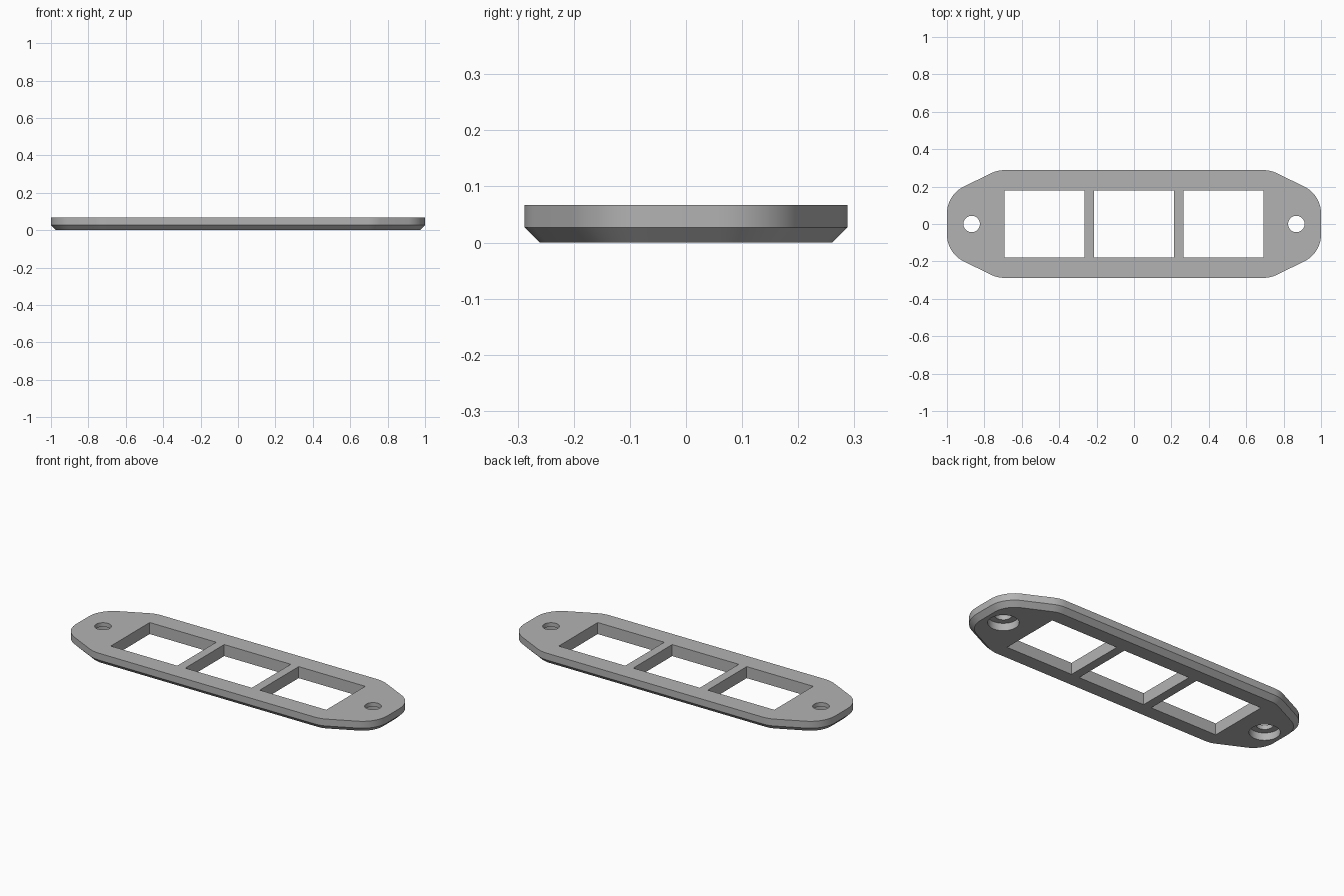
import bpy, bmesh
from math import sin, cos, tan, pi, atan2, radians
from mathutils import Vector

if "Cube" in bpy.data.objects:
    bpy.data.objects.remove(bpy.data.objects["Cube"])

TOP, CHAMFER, SEAT = 0.067, 0.027, 0.043
SHOULDER, HALF_WIDTH, TIP = 0.73, 0.288, 0.156
FILLET = 0.16


def rounded_outline(inset, steps=10):
    """Long plate outline with tapered ends and filleted corners."""
    quarter = [Vector((1, TIP)), Vector((SHOULDER, HALF_WIDTH))]
    corners = quarter + [Vector((-p.x, p.y)) for p in reversed(quarter)]
    corners += [-p for p in corners]
    points = []
    for i, p in enumerate(corners):
        d0 = (p - corners[i - 1]).normalized()
        d1 = (corners[(i + 1) % len(corners)] - p).normalized()
        turn = d0.angle(d1)
        normal = Vector((-d0.y, d0.x))
        centre = p - d0 * FILLET * tan(turn / 2) + normal * FILLET
        start = atan2(-normal.y, -normal.x)
        for k in range(steps + 1):
            a = start + turn * k / steps
            points.append(centre + Vector((cos(a), sin(a))) * (FILLET - inset))
    return points


def circle(x, radius, sides=48):
    return [Vector((x + radius * cos(2 * pi * k / sides),
                    radius * sin(2 * pi * k / sides))) for k in range(sides)]


def rectangle(x, half_x, half_y):
    return [Vector((x + sx * half_x, sy * half_y))
            for sx, sy in ((-1, -1), (1, -1), (1, 1), (-1, 1))]


bm = bmesh.new()


def ring(points, z):
    return [bm.verts.new((p.x, p.y, z)) for p in points]


def wall(a, b):
    for i in range(len(a)):
        j = (i + 1) % len(a)
        bm.faces.new((a[i], a[j], b[j], b[i]))


def cap(rings):
    edges = [bm.edges.get((r[i - 1], r[i])) for r in rings for i in range(len(r))]
    bmesh.ops.triangle_fill(bm, edges=edges, use_beauty=True)


# Outer rim with the chamfered underside
low = ring(rounded_outline(CHAMFER), 0)
mid = ring(rounded_outline(0), CHAMFER)
high = ring(rounded_outline(0), TOP)
wall(low, mid)
wall(mid, high)
bottom_rings, top_rings = [low], [high]

# Three rectangular windows
for x in (-0.479, 0, 0.479):
    shape = rectangle(x, 0.214, 0.179)
    a, b = ring(shape, 0), ring(shape, TOP)
    wall(a, b)
    bottom_rings.append(a)
    top_rings.append(b)

# Screw holes, counterbored from below
for x in (-0.868, 0.868):
    bore, hole = circle(x, 0.08), circle(x, 0.044)
    rings = [ring(bore, 0), ring(bore, SEAT), ring(hole, SEAT), ring(hole, TOP)]
    for a, b in zip(rings, rings[1:]):
        wall(a, b)
    bottom_rings.append(rings[0])
    top_rings.append(rings[-1])

# Flat top and underside
cap(top_rings)
cap(bottom_rings)
bmesh.ops.recalc_face_normals(bm, faces=bm.faces)

mesh = bpy.data.meshes.new("mounting_plate")
bm.to_mesh(mesh)
bm.free()
plate = bpy.data.objects.new("mounting_plate", mesh)
bpy.context.collection.objects.link(plate)

# Plain grey finish
grey = bpy.data.materials.new("plain grey")
grey.use_nodes = True
colour = (0.45, 0.45, 0.45, 1)
grey.diffuse_color = colour
grey.node_tree.nodes["Principled BSDF"].inputs["Base Color"].default_value = colour
mesh.materials.append(grey)

bpy.ops.object.select_all(action="DESELECT")
plate.select_set(True)
bpy.context.view_layer.objects.active = plate
bpy.ops.object.shade_smooth_by_angle(angle=radians(30))
